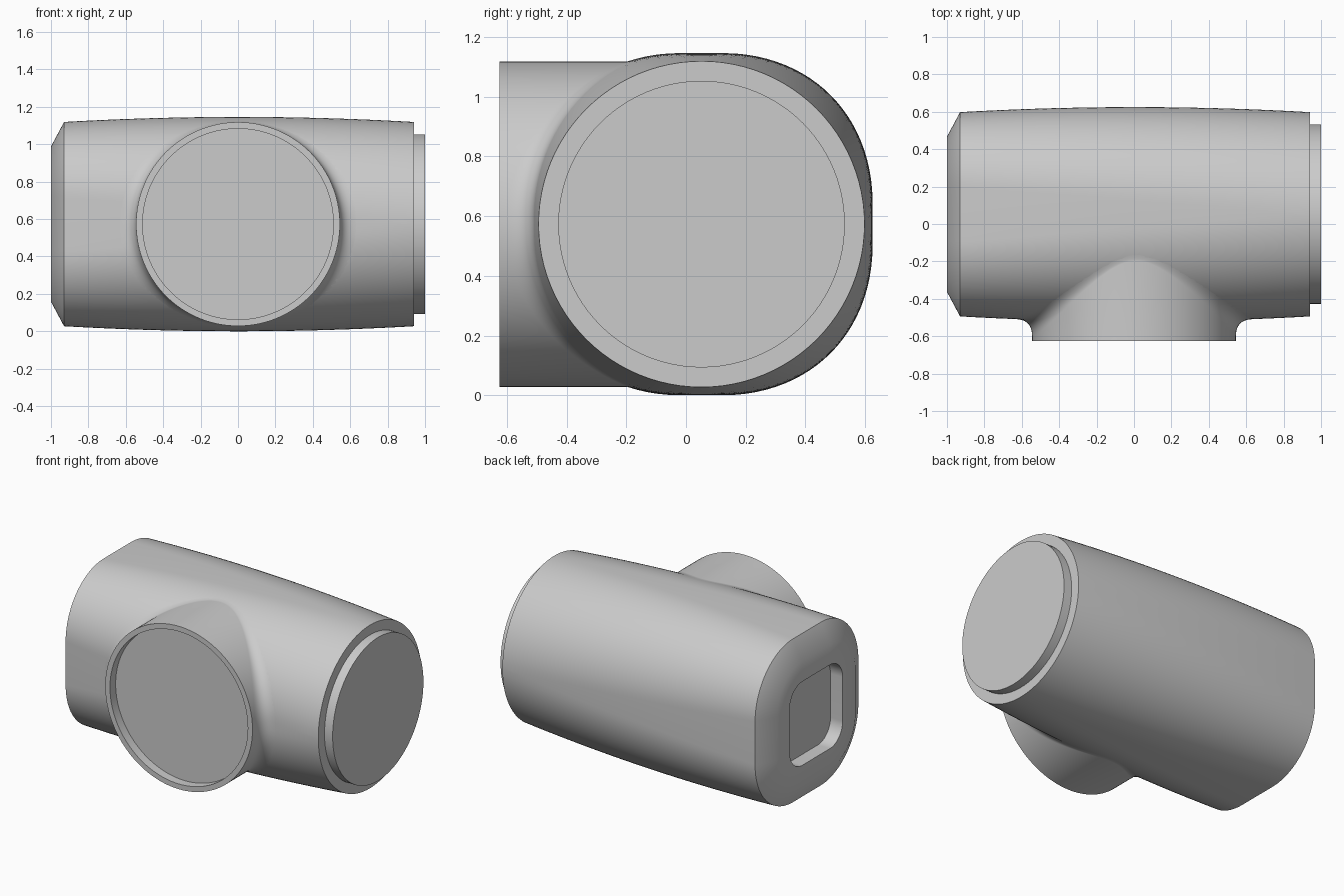
import bpy
import bmesh
from math import sin, cos, pi, radians
from mathutils import Vector
from mathutils.bvhtree import BVHTree

cube = bpy.data.objects.get("Cube")
if cube:
    bpy.data.objects.remove(cube, do_unlink=True)

CY, CZ = 0.052, 0.573          # axis of the main barrel
END, MID = 0.546, 0.573        # half width at the ends and the middle
CORE = 0.145                   # straight half length of the squared end
FRONT = -0.625                 # mouth plane of the branch
BRANCH_R = 0.545

grey = bpy.data.materials.new("plain_grey")
grey.use_nodes = True
grey.diffuse_color = (0.6, 0.6, 0.6, 1)
grey.node_tree.nodes["Principled BSDF"].inputs["Base Color"].default_value = (0.6, 0.6, 0.6, 1)


def loft(name, rings, caps):
    """Skin closed rings of equal length; caps lists ring indices to fill."""
    bm = bmesh.new()
    loops = [[bm.verts.new(p) for p in ring] for ring in rings]
    for a, b in zip(loops, loops[1:]):
        for i in range(len(a)):
            j = (i + 1) % len(a)
            bm.faces.new((a[i], a[j], b[j], b[i]))
    for c in caps:
        bm.faces.new(loops[c])
    bmesh.ops.remove_doubles(bm, verts=bm.verts, dist=1e-5)
    bmesh.ops.recalc_face_normals(bm, faces=bm.faces)
    mesh = bpy.data.meshes.new(name)
    bm.to_mesh(mesh)
    bm.free()
    mesh.materials.append(grey)
    obj = bpy.data.objects.new(name, mesh)
    bpy.context.collection.objects.link(obj)
    bpy.ops.object.select_all(action='DESELECT')
    obj.select_set(True)
    bpy.context.view_layer.objects.active = obj
    bpy.ops.object.shade_smooth_by_angle(angle=radians(30))
    return obj


def section(x, half, core, steps=24):
    """Rounded square across the x axis; a core of zero gives a circle."""
    pts = []
    for q in range(4):
        mid = (q + 0.5) * pi / 2
        oy, oz = core * 2 ** 0.5 * cos(mid), core * 2 ** 0.5 * sin(mid)
        for k in range(steps + 1):
            a = (q + k / steps) * pi / 2
            r = half - core
            pts.append((x, CY + oy + r * cos(a), CZ + oz + r * sin(a)))
    return pts


# Main body: recessed, chamfered square end blending into a round end
rings = [section(-0.91, 0.28, CORE), section(-1, 0.28, CORE), section(-1, 0.415, CORE)]
STATIONS = 32
for i in range(STATIONS + 1):
    t = i / STATIONS
    bulge = (MID - END) * (1 - (2 * t - 1) ** 2)
    rings.append(section(-0.93 + 1.87 * t, END + bulge, CORE * (1 - t)))
rings.append(section(0.94, 0.47, 0))
body = loft("main_body", rings, [0, -1])

# Round plug on the other end
loft("end_plug", [section(0.93, 0.48, 0), section(1, 0.48, 0)], [0, -1])

# Front branch with a recessed mouth and a fillet that follows the body
tree = BVHTree.FromPolygons([v.co.copy() for v in body.data.vertices],
                            [tuple(p.vertices) for p in body.data.polygons])


def body_point(a, r):
    start = Vector((r * cos(a), -3, CZ + r * sin(a)))
    hit = tree.ray_cast(start, Vector((0, 1, 0)))[0]
    return hit if hit else Vector((start.x, CY, start.z))


def mouth_ring(r, y):
    return [(r * cos(a), y, CZ + r * sin(a)) for a in angles]


SIDES, FILLET = 128, 10
angles = [2 * pi * i / SIDES for i in range(SIDES)]
rings = [mouth_ring(0.51, FRONT + 0.06), mouth_ring(0.51, FRONT), mouth_ring(BRANCH_R, FRONT)]
curves = []
for a in angles:
    f = 0.012 + 0.075 * cos(a) ** 2
    corner = body_point(a, BRANCH_R)
    top = corner - Vector((0, f, 0))
    foot = body_point(a, BRANCH_R + f)
    curves.append([top * (1 - t) ** 2 + corner * 2 * t * (1 - t) + foot * t * t
                   for t in (k / FILLET for k in range(FILLET + 1))])
rings += [list(ring) for ring in zip(*curves)]
loft("front_branch", rings, [0])
